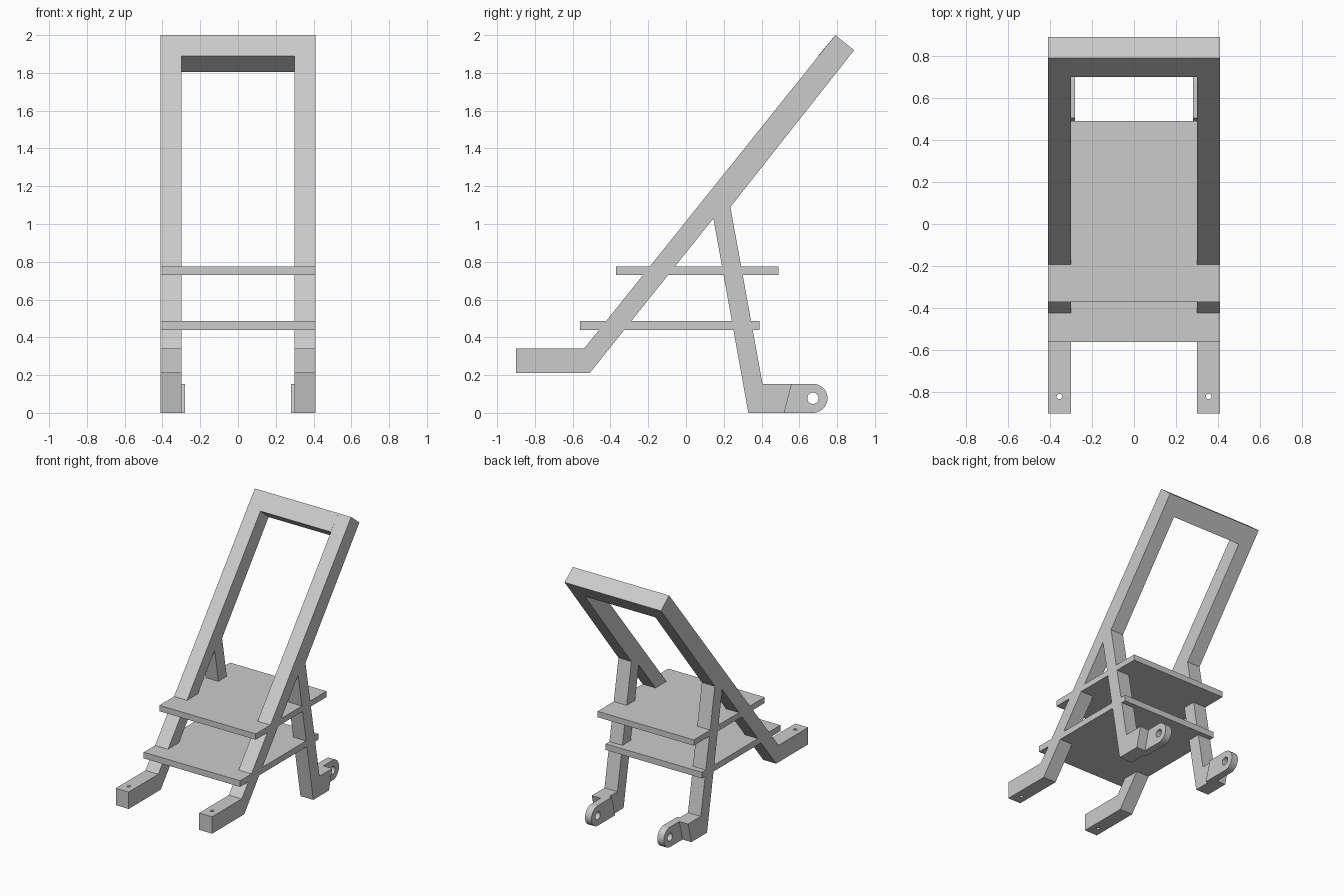
import bpy
import bmesh
from math import sin, cos, pi
from mathutils import Vector

if "Cube" in bpy.data.objects:
    bpy.data.objects.remove(bpy.data.objects["Cube"], do_unlink=True)

grey = bpy.data.materials.new("plain grey")
grey.use_nodes = True
COLOUR = (0.6, 0.6, 0.6, 1)
grey.diffuse_color = COLOUR
grey.node_tree.nodes["Principled BSDF"].inputs["Base Color"].default_value = COLOUR


def plate(name, outline, x0, x1):
    """Extrude a (y, z) outline from x0 to x1."""
    bm = bmesh.new()
    face = bm.faces.new([bm.verts.new((x0, y, z)) for y, z in outline])
    grown = bmesh.ops.extrude_face_region(bm, geom=[face])["geom"]
    verts = [g for g in grown if isinstance(g, bmesh.types.BMVert)]
    bmesh.ops.translate(bm, vec=Vector((x1 - x0, 0, 0)), verts=verts)
    bmesh.ops.recalc_face_normals(bm, faces=bm.faces)
    mesh = bpy.data.meshes.new(name)
    bm.to_mesh(mesh)
    bm.free()
    mesh.materials.append(grey)
    obj = bpy.data.objects.new(name, mesh)
    bpy.context.collection.objects.link(obj)
    return obj


def drill(obj, centre, radius, axis):
    """Cut a round hole through a part along x or z."""
    turn = (0, pi / 2, 0) if axis == "x" else (0, 0, 0)
    bpy.ops.mesh.primitive_cylinder_add(vertices=32, radius=radius, depth=0.3,
                                        location=centre, rotation=turn)
    cutter = bpy.context.object
    cutter.hide_render = True
    mod = obj.modifiers.new("hole", "BOOLEAN")
    mod.operation = "DIFFERENCE"
    mod.solver = "EXACT"
    mod.object = cutter
    bpy.context.view_layer.objects.active = obj
    bpy.ops.object.modifier_apply(modifier=mod.name)
    bpy.data.objects.remove(cutter, do_unlink=True)


def smooth(obj):
    bpy.ops.object.select_all(action="DESELECT")
    obj.select_set(True)
    bpy.context.view_layer.objects.active = obj
    bpy.ops.object.shade_smooth_by_angle(angle=pi / 6)


# Side outline: front foot, sloping rail and rear leg in one piece
INNER, OUTER = 0.30, 0.41
SIDE = [(-0.9, 0.21), (-0.51, 0.21), (0.145, 1.03), (0.33, 0), (0.52, 0),
        (0.56, 0.154), (0.405, 0.154), (0.235, 1.09), (0.89, 1.92),
        (0.79, 2), (-0.54, 0.34), (-0.9, 0.34)]

# Axle lug outline with a rounded rear end
R, AXLE_Y = 0.077, 0.672
LUG = [(0.46, 0)]
LUG += [(AXLE_Y + R * sin(pi * i / 24), R - R * cos(pi * i / 24)) for i in range(25)]
LUG += [(0.503, 2 * R)]

for side, s in (("left", 1), ("right", -1)):
    frame = plate(side + "_side_frame", SIDE, s * INNER, s * OUTER)
    drill(frame, (s * 0.355, -0.82, 0.27), 0.013, "z")
    smooth(frame)
    lug = plate(side + "_axle_lug", LUG, s * 0.28, s * 0.335)
    drill(lug, (s * 0.3, AXLE_Y, R), 0.03, "x")
    smooth(lug)

# Handle bar joining the tops of the rails
plate("handle_bar", [(0.70, 1.89), (0.80, 1.806), (0.89, 1.92), (0.79, 2)], -INNER, INNER)

# Two flat shelves through the frame
for name, y0, y1, z0, z1 in (("upper_shelf", -0.37, 0.49, 0.73, 0.775),
                             ("lower_shelf", -0.56, 0.39, 0.44, 0.487)):
    plate(name, [(y0, z0), (y1, z0), (y1, z1), (y0, z1)], -OUTER, OUTER)
